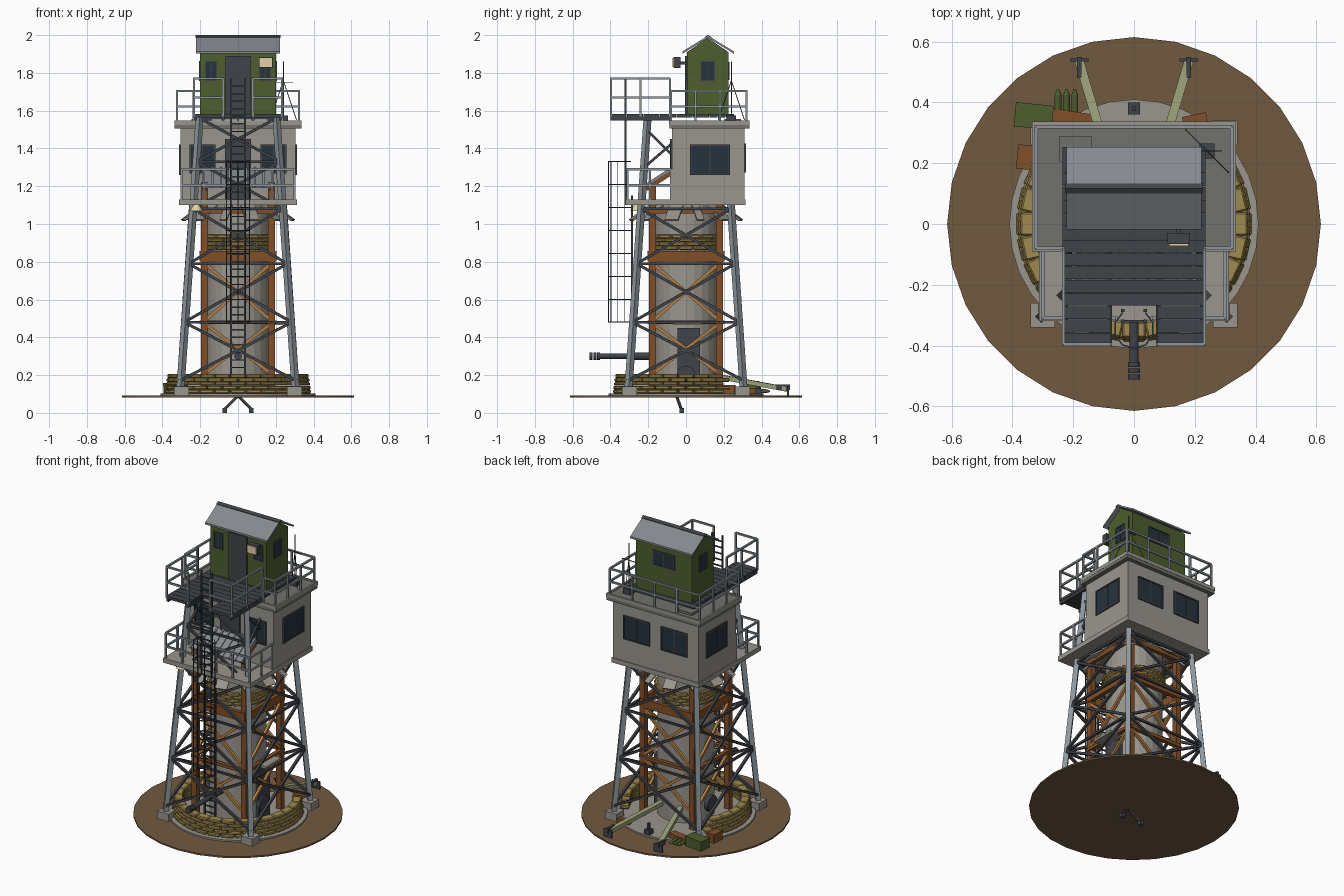
import bpy, bmesh, math
from mathutils import Vector, Matrix

if "Cube" in bpy.data.objects:
    bpy.data.objects.remove(bpy.data.objects["Cube"])

def mat(name, r, g, b):
    m = bpy.data.materials.new(name)
    m.diffuse_color = tuple((c / 255) ** 2.2 for c in (r, g, b)) + (1,)
    m.use_nodes = True
    m.node_tree.nodes["Principled BSDF"].inputs["Base Color"].default_value = m.diffuse_color
    return m

EARTH = mat("earth", 112, 90, 66)
CONC = mat("concrete", 152, 148, 140)
SLAB = mat("roof_slab", 112, 113, 108)
WOOD = mat("timber", 128, 80, 44)
TAN = mat("light_timber", 176, 126, 72)
BAG = mat("sandbag", 158, 136, 80)
STEEL = mat("steel", 142, 150, 156)
DARK = mat("dark_steel", 66, 69, 74)
GLASS = mat("glass", 42, 54, 64)
GREEN = mat("green_paint", 78, 94, 50)
TIN = mat("tin_roof", 132, 136, 142)
OLIVE = mat("olive", 150, 156, 118)
CREAM = mat("lamp_cream", 226, 208, 165)
CORNERS = [(-1, -1), (1, -1), (1, 1), (-1, 1)]

class Part:
    """Collects primitives into one named mesh object."""
    def __init__(self, name, material):
        self.bm, self.name, self.mat = bmesh.new(), name, material
    def box(self, x0, x1, y0, y1, z0, z1):
        m = Matrix.Translation(((x0 + x1) / 2, (y0 + y1) / 2, (z0 + z1) / 2)) @ Matrix.Diagonal((x1 - x0, y1 - y0, z1 - z0, 1))
        bmesh.ops.create_cube(self.bm, size=1, matrix=m)
        return self
    def rbox(self, c, size, ang):
        m = Matrix.Translation(c) @ Matrix.Rotation(ang, 4, 'Z') @ Matrix.Diagonal((*size, 1))
        return bmesh.ops.create_cube(self.bm, size=1, matrix=m)["verts"]
    def beam(self, a, b, w, h=None):
        a, b = Vector(a), Vector(b)
        m = Matrix.Translation((a + b) / 2) @ (b - a).to_track_quat('Z', 'Y').to_matrix().to_4x4()
        bmesh.ops.create_cube(self.bm, size=1, matrix=m @ Matrix.Diagonal((w, h or w, (b - a).length, 1)))
        return self
    def cyl(self, a, b, r, r2=None, n=12):
        a, b = Vector(a), Vector(b)
        m = Matrix.Translation((a + b) / 2) @ (b - a).to_track_quat('Z', 'Y').to_matrix().to_4x4()
        bmesh.ops.create_cone(self.bm, cap_ends=True, segments=n, radius1=r, radius2=r if r2 is None else r2,
                              depth=(b - a).length, matrix=m)
        return self
    def prism(self, yz, x0, x1):
        f = self.bm.faces.new([self.bm.verts.new((x0, y, z)) for y, z in yz])
        ext = bmesh.ops.extrude_face_region(self.bm, geom=[f])["geom"]
        bmesh.ops.translate(self.bm, vec=(x1 - x0, 0, 0), verts=[v for v in ext if isinstance(v, bmesh.types.BMVert)])
        return self
    def rail(self, pts, z0, z1, mids=2, w=.011):
        for p in pts:
            self.beam((*p, z0), (*p, z1), w)
        for p, q in zip(pts, pts[1:]):
            for i in range(1, mids + 1):
                z = z0 + (z1 - z0) * i / mids
                self.beam((*p, z), (*q, z), w)
        return self
    def done(self, bevel=0):
        bmesh.ops.recalc_face_normals(self.bm, faces=self.bm.faces)
        me = bpy.data.meshes.new(self.name)
        self.bm.to_mesh(me)
        me.materials.append(self.mat)
        ob = bpy.data.objects.new(self.name, me)
        bpy.context.collection.objects.link(ob)
        if bevel:
            b = ob.modifiers.new("bevel", 'BEVEL')
            b.width, b.segments = bevel, 1
        return ob

# ground and pad
Part("ground", EARTH).cyl((0, 0, .082), (0, 0, .092), .615, n=28).done()
Part("concrete_pad", CONC).cyl((0, 0, .083), (0, 0, .102), .41, n=32).done()

# sandbag wall, open at the back, and smaller ring high on the column
bags = Part("sandbags", BAG)
def ring(r, z, n, size, shift, skip):
    for i in range(n):
        a = (i + shift) * math.tau / n
        if not (skip and math.radians(33) < a % math.tau < math.radians(147)):
            bags.rbox((r * math.cos(a), r * math.sin(a), z), size, a)
for k in range(5):
    ring(.36 - .003 * k, .113 + .0205 * k, 28, (.052, .077, .02), .5 * (k % 2), True)
for k in range(4):
    ring(.165, .873 + .0205 * k, 14, (.04, .072, .02), .5 * (k % 2), False)
bags.done(.005)

# concrete core with door and canopy
Part("core_column", CONC).cyl((0, 0, .1), (0, 0, 1.11), .168, n=24).done()
Part("core_door", DARK).box(.15, .178, -.045, .075, .1, .45).done()
Part("door_canopy", CONC).prism([(-.07, .465), (.085, .465), (.085, .48), (-.07, .48)], .15, .25).done()
skirt = Part("skirt_plates", CONC)
for i in range(12):
    a = math.tau * (i + .5) / 12
    c, s = math.cos(a), math.sin(a)
    skirt.beam((.19 * c, .19 * s, 1.1), (.3 * c, .3 * s, 1.02), .075 if i % 2 else .04, .01)
skirt.done()

# timber frame
posts, ties, braces = Part("timber_posts", WOOD), Part("timber_ties", WOOD), Part("timber_braces", TAN)
for i, (x, y) in enumerate(CORNERS):
    posts.beam((.178 * x, .178 * y, .1), (.178 * x, .178 * y, 1.22 if y < 0 else 1.1), .036)
    x2, y2 = CORNERS[(i + 1) % 4]
    for z, h in ((.48, .02), (.83, .055), (1.07, .03)):
        ties.rbox((.095 * (x + x2), .095 * (y + y2), z), (.38 if y == y2 else .025, .38 if x == x2 else .025, h), 0)
    for z0, z1 in ((.2, .48), (.48, .8)):
        braces.beam((.185 * x, .185 * y, z0), (.185 * x2, .185 * y2, z1), .017)
        braces.beam((.185 * x, .185 * y, z1), (.185 * x2, .185 * y2, z0), .017)
for p in (posts, ties, braces):
    p.done()

# steel tower: footings, battered legs, cross bracing
foot, legs, xb = Part("footings", CONC), Part("tower_legs", STEEL), Part("cross_bracing", DARK)
L = lambda z: .31 - (z - .14) * .075
for i, (x, y) in enumerate(CORNERS):
    foot.box(.3 * x - .04, .3 * x + .04, .3 * y - .04, .3 * y + .04, .09, .14)
    zt = 1.57 if y < 0 else 1.11
    legs.beam((L(.13) * x * .98, L(.13) * y * .98, .13), (L(zt) * x, L(zt) * y, zt), .03)
    x2, y2 = CORNERS[(i + 1) % 4]
    tiers = [.17, .48, .79, 1.08] + ([1.33, 1.56] if y == y2 == -1 else [])
    for z0, z1 in zip(tiers, tiers[1:]):
        a, b = L(z0), L(z1)
        xb.beam((a * x, a * y, z0), (b * x2, b * y2, z1), .015)
        xb.beam((b * x, b * y, z1), (a * x2, a * y2, z0), .015)
        xb.beam((b * x, b * y, z1), (b * x2, b * y2, z1), .013)
for x in (-1, 1):
    xb.beam((.22 * x, -.22, 1.3), (.21 * x, -.07, 1.43), .013).beam((.21 * x, -.21, 1.5), (.21 * x, -.07, 1.36), .013)
for p in (foot, legs, xb):
    p.done()

# main cabin with balcony slab and roof slab
Part("balcony_slab", CONC).box(-.312, .312, -.32, -.21, 1.1, 1.13).box(-.312, .312, -.21, .315, 1.1, 1.13).done()
Part("cabin_walls", CONC).box(-.305, .305, -.075, .31, 1.12, 1.51).done()
Part("cabin_roof", SLAB).box(-.335, .335, -.088, .335, 1.505, 1.54).done()
Part("roof_hatch", SLAB).box(-.245, -.14, .205, .29, 1.53, 1.555).done()
lip = Part("roof_edge", CONC)
for s in (-1, 1):
    lip.box(.33 * s - .006, .33 * s + .006, -.09, .337, 1.525, 1.548)
lip.box(-.335, .335, -.09, -.08, 1.525, 1.548).box(-.335, .335, .325, .337, 1.525, 1.548).done()

# windows: pane, frame and middle bar on walls facing x or y
panes, frames = Part("window_glass", GLASS), Part("window_frames", DARK)
def window(axis, x, y, z, w, h, t=.008):
    def piece(p, u, v, du, dv, d):
        c = (x + u, y, z + v) if axis == 'y' else (x, y + u, z + v)
        p.rbox(c, (du, d, dv) if axis == 'y' else (d, du, dv), 0)
    piece(panes, 0, 0, w, h, t)
    for s in (-1, 1):
        piece(frames, s * w / 2, 0, t, h + t, t * 2)
        piece(frames, 0, s * h / 2, w, t, t * 2)
    piece(frames, 0, 0, t * .7, h, t * 1.6)
for s in (-1, 1):
    window('x', .305 * s, .127, 1.34, .205, .155)
    window('y', .187 * s, -.075, 1.345, .13, .145)
    window('y', .135 * s, .31, 1.35, .18, .145)
    window('y', .143 * s, .005, 1.81, .06, .1, .006)
    window('x', .2 * s, .115, 1.81, .07, .1, .006)
window('y', 0, .225, 1.81, .15, .09, .006)
panes.done()
frames.done()
Part("cabin_door", DARK).box(-.07, .07, -.085, -.07, 1.13, 1.45).done()

# lean-to of ribbed tin over the balcony
lean = Part("lean_to_roof", TIN).prism([(-.225, 1.19), (-.075, 1.285), (-.075, 1.295), (-.225, 1.2)], -.19, .19)
for i in range(9):
    x = -.18 + .045 * i
    lean.beam((x, -.228, 1.198), (x, -.076, 1.297), .01)
lean.done()
rafters = Part("lean_to_rafters", WOOD)
for x in (-.178, .178):
    rafters.beam((x, -.21, 1.185), (x, -.075, 1.272), .022)
rafters.done()

# upper grated deck with ladder hatch
deck = Part("upper_deck", DARK)
for i in range(15):
    y0 = -.4 + .0437 * i
    for a, b in ((-.235, -.075), (.075, .235)) if i < 3 else ((-.235, .235),):
        deck.box(a, b, y0, y0 + .0415, 1.565, 1.582)
for x in (-.225, -.08, .08, .225):
    deck.box(x - .008, x + .008, -.4, -.08, 1.548, 1.567)
deck.done()

# railings
rails = Part("railings", STEEL)
rails.rail([(-.3, -.08), (-.3, -.19), (-.3, -.31), (-.18, -.31), (-.06, -.31)], 1.12, 1.29)
rails.rail([(.3, -.08), (.3, -.19), (.3, -.31), (.18, -.31), (.06, -.31)], 1.12, 1.29)
rails.rail([(-.235, -.08), (-.322, -.08), (-.322, .05), (-.322, .18), (-.322, .32), (-.16, .32), (0, .32), (.16, .32),
            (.322, .32), (.322, .18), (.322, .05), (.322, -.08), (.235, -.08)], 1.54, 1.705)
for s in (-1, 1):
    rails.rail([(.232 * s, -.085), (.232 * s, -.24), (.232 * s, -.396), (.078 * s, -.396)], 1.57, 1.77)
rails.done()

# ladders with safety cage
lad = Part("ladders", DARK)
for y, z0, z1 in ((-.285, .13, 1.15), (-.32, 1.1, 1.77)):
    for x in (-.037, .037):
        lad.beam((x, y, z0), (x, y, z1), .01)
    for i in range(int((z1 - z0) / .04)):
        lad.beam((-.037, y, z0 + .03 + .04 * i), (.037, y, z0 + .03 + .04 * i), .007)
arc = [(.065 * math.cos(a), -.345 + .065 * math.sin(a)) for a in (math.radians(125 + 36.25 * i) for i in range(9))]
for i in range(8):
    z = .48 + .85 * i / 7
    for p, q in zip(arc, arc[1:]):
        lad.beam((*p, z), (*q, z), .005)
for p in arc[1:8:1]:
    lad.beam((*p, .48), (*p, 1.33), .004)
lad.done()

# green lookout booth with gable roof
Part("booth_walls", GREEN).prism([(.005, 1.575), (.225, 1.575), (.225, 1.91), (.115, 1.985), (.005, 1.91)], -.2, .2).done()
Part("booth_door", DARK).box(-.065, .065, -.004, .01, 1.582, 1.89).done()
Part("booth_roof", TIN).prism([(-.018, 1.902), (.117, 1.985), (.253, 1.902), (.253, 1.914), (.117, 1.997), (-.018, 1.914)], -.222, .222).done()
Part("ridge_cap", DARK).prism([(.1, 1.985), (.117, 1.995), (.134, 1.985), (.134, 1.99), (.117, 2.0), (.1, 1.99)], -.225, .225).done()
Part("floodlight_body", DARK).box(.11, .185, -.065, -.03, 1.825, 1.885).box(.14, .155, -.04, .01, 1.845, 1.86).done()
Part("floodlight_lens", CREAM).box(.115, .18, -.072, -.06, 1.83, 1.88).cyl((-.22, -.26, 1.07), (-.22, -.26, 1.1), .035, .015).done()

# radio mast with guys
mast = Part("radio_mast", DARK).beam((.24, .24, 1.54), (.24, .24, 1.86), .006).box(.215, .265, .215, .265, 1.54, 1.575)
mast.beam((.17, .31, 1.55), (.24, .24, 1.76), .003).beam((.31, .17, 1.55), (.24, .24, 1.76), .003)
mast.beam((.19, .24, 1.75), (.29, .24, 1.75), .004).done()

# field gun: barrel, brake, wheels, split trails, spades, jack legs
gun = Part("gun_barrel", DARK).cyl((0, -.1, .3), (0, -.47, .3), .015).cyl((0, -.1, .3), (0, -.3, .3), .02)
for y in (-.455, -.475, -.495):
    gun.cyl((0, y, .3), (0, y - .016, .3), .02)
for s in (-1, 1):
    gun.cyl((.165 * s, 0, .2), (.19 * s, 0, .2), .05, n=16)
    gun.box(.18 * s - .03, .18 * s + .03, .535, .545, .09, .14).box(.18 * s - .008, .18 * s + .008, .48, .55, .12, .15)
    gun.beam((0, -.05, .09), (.07 * s, -.025, .02), .012).box(.07 * s - .012, .07 * s + .012, -.035, -.01, 0, .025)
gun.box(-.02, .02, .36, .4, .1, .13).box(-.007, .007, .373, .387, .12, .17).done()
trail = Part("gun_trails", OLIVE)
for s in (-1, 1):
    trail.beam((.06 * s, .13, .2), (.18 * s, .535, .125), .03, .025)
trail.done()

# ammunition crates and shells
crate = Part("green_crate", GREEN)
crate.rbox((-.33, .355, .12), (.12, .075, .05), -.1)
crate.rbox((-.33, .355, .15), (.125, .08, .014), -.1)
crate.done()
box2 = Part("wooden_crates", WOOD)
box2.rbox((-.36, .22, .12), (.05, .08, .055), -.1)
box2.rbox((-.2, .345, .115), (.14, .05, .03), -.15)
box2.rbox((.2, .345, .115), (.08, .03, .03), .2)
box2.done()
shell = Part("shells", GREEN)
for x in (-.25, -.222, -.195):
    shell.cyl((x, .37, .115), (x, .425, .115), .011).cyl((x, .425, .115), (x, .445, .115), .011, .003)
shell.done()
